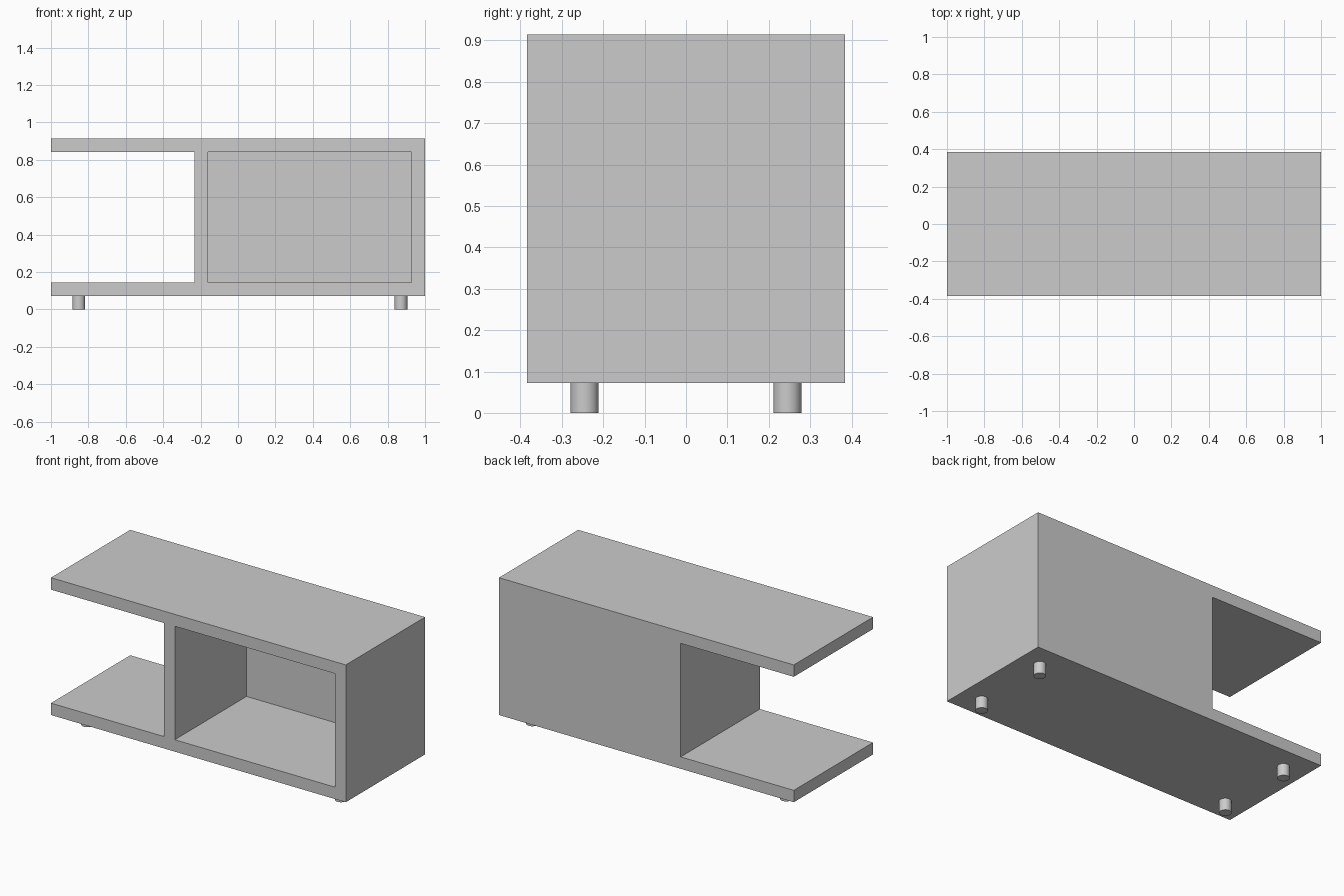
import bpy
import math

if "Cube" in bpy.data.objects:
    bpy.data.objects.remove(bpy.data.objects["Cube"])

W, D = 1.0, 0.384          # half width and half depth
LEG, TOP, T = 0.072, 0.914, 0.073   # leg height, top height, board thickness
DIVIDER = -0.233           # open-side face of the divider

grey = bpy.data.materials.new("plain grey")
grey.use_nodes = True
grey.diffuse_color = (0.6, 0.6, 0.6, 1)
grey.node_tree.nodes["Principled BSDF"].inputs["Base Color"].default_value = grey.diffuse_color


def box(name, low, high):
    centre = [(a + b) / 2 for a, b in zip(low, high)]
    bpy.ops.mesh.primitive_cube_add(size=1, location=centre)
    obj = bpy.context.object
    obj.name = name
    obj.scale = [b - a for a, b in zip(low, high)]
    bpy.ops.object.transform_apply(location=True, rotation=False, scale=True)
    obj.data.materials.append(grey)
    return obj


def cut(obj, cutter):
    mod = obj.modifiers.new("cut", 'BOOLEAN')
    mod.operation = 'DIFFERENCE'
    mod.solver = 'EXACT'
    mod.object = cutter
    bpy.ops.object.select_all(action='DESELECT')
    bpy.context.view_layer.objects.active = obj
    obj.select_set(True)
    bpy.ops.object.modifier_apply(modifier=mod.name)
    bpy.data.objects.remove(cutter)


# Cabinet body: one block with an open shelf bay and a backed compartment
body = box("cabinet_body", (-W, -D, LEG), (W, D, TOP))
cut(body, box("open_bay_cutter", (-W - T, -D - T, LEG + T), (DIVIDER, D + T, TOP - T)))
cut(body, box("compartment_cutter", (DIVIDER + T, -D - T, LEG + T), (W - T, D - T, TOP - T)))

# Short round legs
for side, x in (("right", -0.851), ("left", 0.871)):
    for end, y in (("front", -0.245), ("back", 0.245)):
        bpy.ops.mesh.primitive_cylinder_add(vertices=32, radius=0.034, depth=LEG,
                                            location=(x, y, LEG / 2))
        leg = bpy.context.object
        leg.name = f"{end}_{side}_leg"
        leg.data.materials.append(grey)
        bpy.ops.object.shade_smooth_by_angle(angle=math.radians(30))
